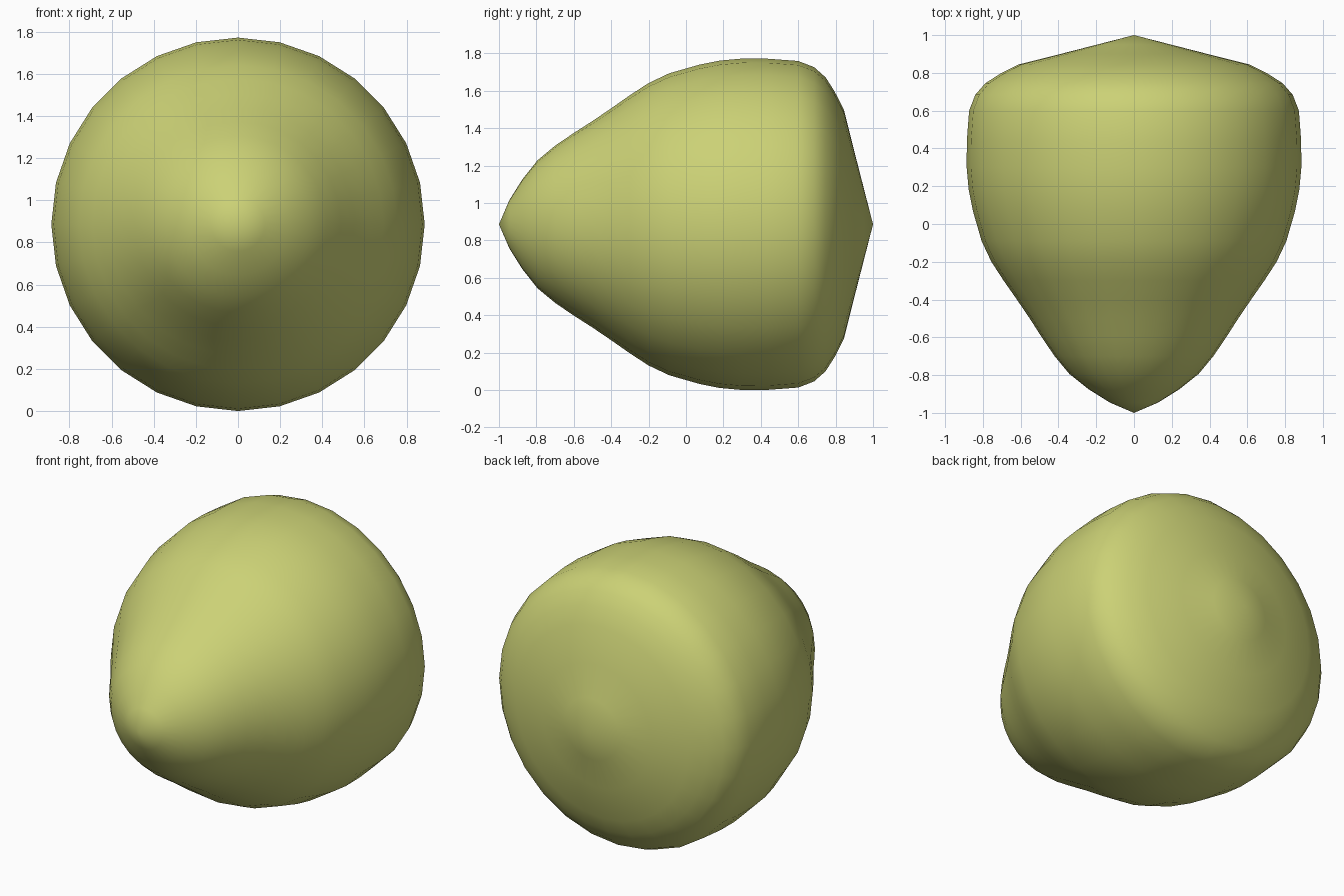
import bpy, bmesh, math
from mathutils import Vector

cube = bpy.data.objects.get("Cube")
if cube:
    bpy.data.objects.remove(cube, do_unlink=True)

SIDES = 28
AXIS_Z = 0.886

# Single olive-yellow colour
mat = bpy.data.materials.new("olive yellow")
mat.use_nodes = True
colour = (0.60, 0.64, 0.18, 1)
mat.diffuse_color = colour
mat.node_tree.nodes["Principled BSDF"].inputs["Base Color"].default_value = colour

# Half outline of the body: (distance along y, radius)
profile = [
    (-1.0, 0), (-0.945, 0.128), (-0.875, 0.24), (-0.794, 0.342),
    (-0.70, 0.42), (-0.60, 0.488), (-0.50, 0.552), (-0.40, 0.62),
    (-0.30, 0.69), (-0.20, 0.755), (-0.09, 0.807), (0.07, 0.853),
    (0.18, 0.875), (0.30, 0.886), (0.44, 0.885), (0.60, 0.873),
    (0.685, 0.84), (0.746, 0.786), (0.794, 0.711), (0.845, 0.61),
    (0.90, 0.39), (0.95, 0.195), (1.0, 0),
]

# Revolve the outline about the front-to-back axis
bm = bmesh.new()
verts = [bm.verts.new((0, y, r)) for y, r in profile]
edges = [bm.edges.new(pair) for pair in zip(verts, verts[1:])]
bmesh.ops.spin(bm, geom=verts + edges, cent=Vector(), axis=(0, 1, 0),
               angle=math.tau, steps=SIDES, use_duplicate=False)
bmesh.ops.remove_doubles(bm, verts=bm.verts, dist=0.0005)
bmesh.ops.recalc_face_normals(bm, faces=bm.faces)
for face in bm.faces:
    face.smooth = True

mesh = bpy.data.meshes.new("tapered_body")
bm.to_mesh(mesh)
bm.free()
mesh.materials.append(mat)
body = bpy.data.objects.new("tapered_body", mesh)
body.location.z = AXIS_Z
bpy.context.collection.objects.link(body)
